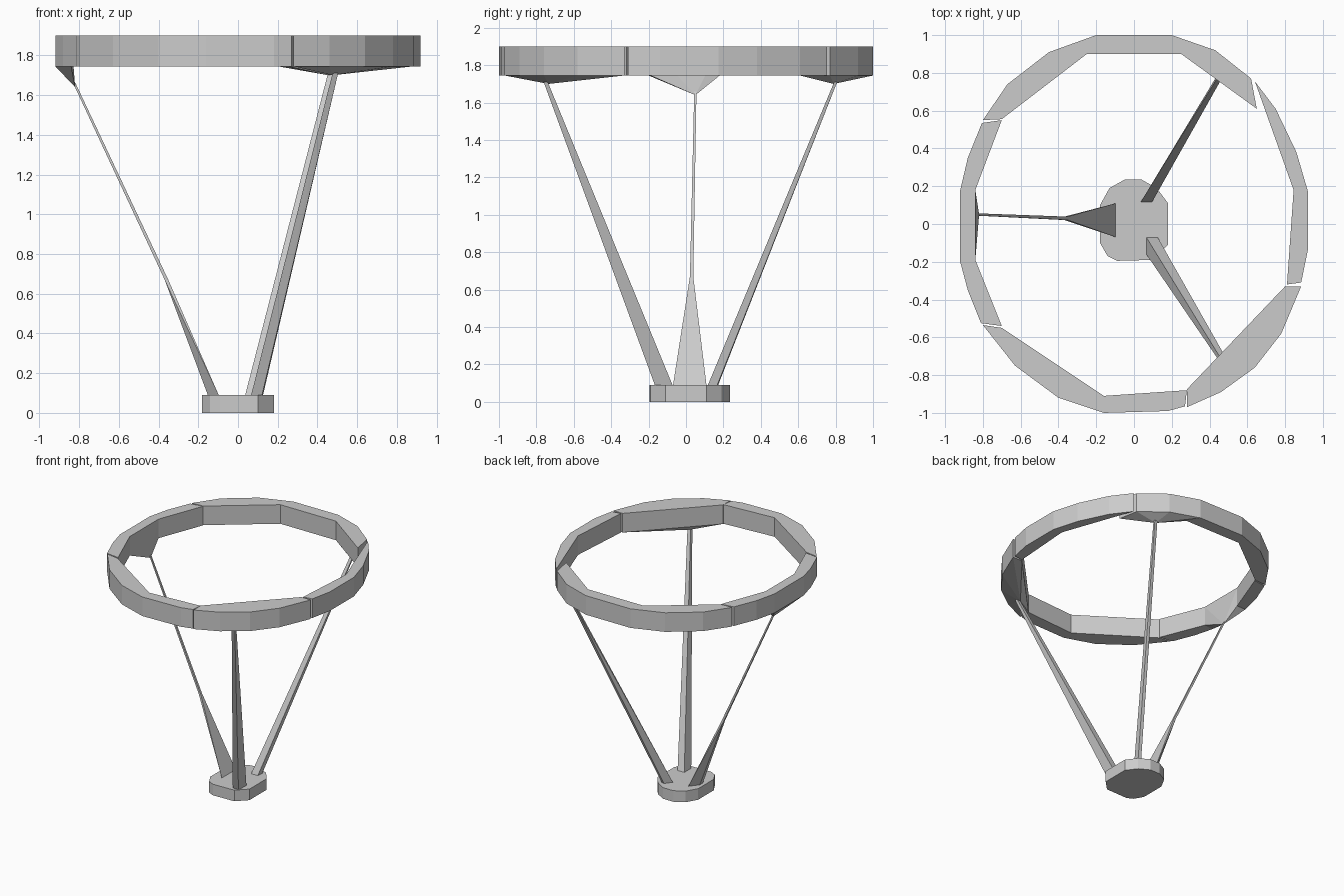
import bpy, bmesh

if "Cube" in bpy.data.objects:
    bpy.data.objects.remove(bpy.data.objects["Cube"])

def hull(name, pts):
    """Convex solid around a few points, with coplanar triangles merged."""
    bm = bmesh.new()
    for p in pts:
        bm.verts.new(p)
    r = bmesh.ops.convex_hull(bm, input=bm.verts[:])
    loose = [v for v in bm.verts if not v.link_faces]
    bmesh.ops.delete(bm, geom=loose, context='VERTS')
    bmesh.ops.dissolve_limit(bm, angle_limit=0.01, verts=bm.verts[:], edges=bm.edges[:])
    bmesh.ops.recalc_face_normals(bm, faces=bm.faces[:])
    me = bpy.data.meshes.new(name)
    bm.to_mesh(me)
    bm.free()
    ob = bpy.data.objects.new(name, me)
    bpy.context.collection.objects.link(ob)
    return ob

def prism(name, outline, z0, z1, extra=()):
    return hull(name, [(x, y, z) for x, y in outline for z in (z0, z1)] + list(extra))

def section(c, wx, wy):
    """Small horizontal four-sided cross-section of a strut."""
    x, y, z = c
    return [(x + sx * wx, y + sy * wy, z) for sx in (-1, 1) for sy in (-1, 1)]

# Faceted base plate
prism("base_plate", [(-.18, .1), (-.13, .19), (-.05, .235), (.04, .235), (.12, .19),
                     (.18, .11), (.18, -.11), (.1, -.19), (-.09, -.195),
                     (-.14, -.17), (-.18, -.1)], 0, .09)

# Attachment points under the ring
left_tip, front_tip, back_tip = (-.82, .05, 1.64), (.475, -.735, 1.70), (.455, .79, 1.70)

# Ring segments: outer arc, then inner edge, then optional mount point below
segments = [
    ([(-.80, .55), (-.67, .74), (-.45, .91), (-.2, 1), (-.25, .90), (-.70, .555)], ()),
    ([(-.2, 1), (.2, 1), (.25, .90), (-.25, .90)], ()),
    ([(.2, 1), (.43, .92), (.62, .77), (.65, .61), (.25, .90)], (back_tip,)),
    ([(.64, .755), (.75, .61), (.86, .38), (.92, .175), (.845, .18)], ()),
    ([(.92, .175), (.92, -.14), (.885, -.31), (.81, -.32), (.845, .18)], ()),
    ([(.885, -.33), (.78, -.58), (.64, -.76), (.46, -.89), (.28, -.97), (.28, -.875), (.80, -.33)],
     (front_tip,)),
    ([(.27, -.965), (.18, -.99), (-.16, -1), (-.16, -.91), (.28, -.88)], ()),
    ([(-.16, -1), (-.4, -.92), (-.63, -.75), (-.80, -.535), (-.70, -.55), (-.16, -.91)], ()),
    ([(-.81, -.525), (-.88, -.35), (-.92, -.2), (-.84, -.19), (-.70, -.54)], ()),
    ([(-.92, -.2), (-.92, .18), (-.84, .18), (-.84, -.19)], (left_tip,)),
    ([(-.92, .18), (-.88, .35), (-.805, .535), (-.70, .55), (-.84, .18)], ()),
]
for i, (outline, mount) in enumerate(segments):
    prism(f"ring_segment_{i + 1}", outline, 1.745, 1.90, mount)

# Left strut: broad wedge foot, then a thin rod
knee = section((-.36, .03, .67), .009, .009)
hull("left_strut_foot", [(-.095, .11, .085), (-.095, -.07, .085),
                         (-.15, .04, .085), (-.15, .0, .085)] + knee)
hull("left_strut_rod", knee + section((-.824, .05, 1.66), .006, .006))

# Front and back struts, tapering toward the ring
hull("front_strut", [(.065, -.07, .085), (.125, -.07, .085), (.065, -.16, .085),
                     (.12, -.165, .085)] + section((.49, -.75, 1.71), .014, .011))
hull("back_strut", [(.035, .115, .085), (.095, .115, .085), (.075, .17, .085),
                    (.10, .165, .085)] + section((.465, .80, 1.71), .012, .008))
